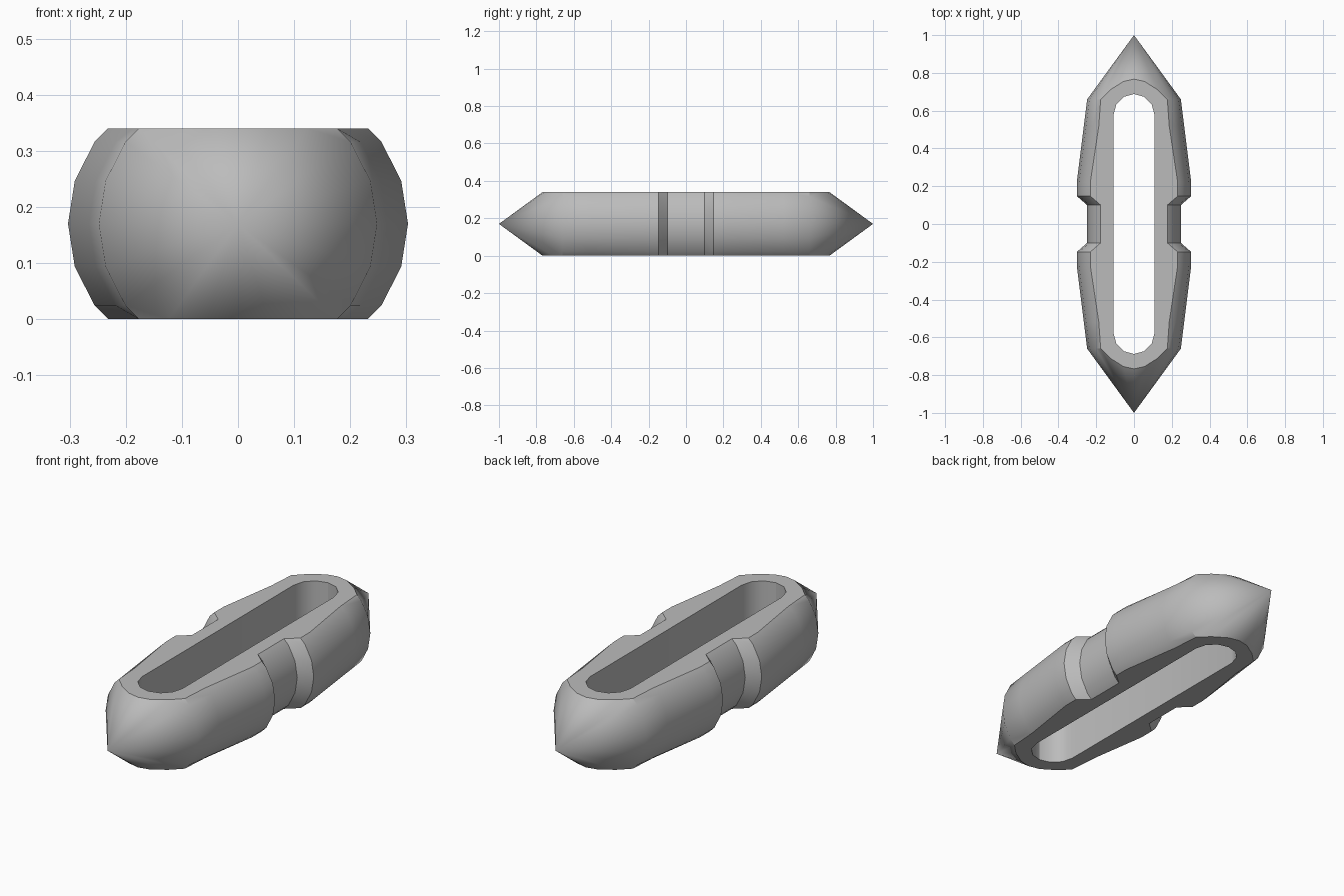
import bpy, bmesh
from math import sin, cos, pi, copysign

if "Cube" in bpy.data.objects:
    bpy.data.objects.remove(bpy.data.objects["Cube"])

HALF_H = 0.17    # half height between the two flat faces
RADIUS = 0.248   # round body radius
BULGE = 0.055    # sideways swell of the four grips
SIDES = 20

grey = bpy.data.materials.new("plain_grey")
grey.use_nodes = True
colour = (0.5, 0.5, 0.5, 1)
grey.diffuse_color = colour
grey.node_tree.nodes["Principled BSDF"].inputs["Base Color"].default_value = colour


def make_object(name, bm):
    bmesh.ops.recalc_face_normals(bm, faces=bm.faces)
    mesh = bpy.data.meshes.new(name)
    bm.to_mesh(mesh)
    bm.free()
    mesh.materials.append(grey)
    obj = bpy.data.objects.new(name, mesh)
    bpy.context.collection.objects.link(obj)
    return obj


def ring(bm, y, swell, upper_swell):
    verts = []
    for i in range(SIDES):
        a = 2 * pi * i / SIDES
        x, z = RADIUS * cos(a), RADIUS * sin(a)
        if abs(x) > 0.001:
            x += copysign(swell if abs(z) < 0.15 else upper_swell, x)
        verts.append(bm.verts.new((x, y, z + HALF_H)))
    return verts


# Body: lofted rings along y, with a pointed tip at each end
half = [(0.66, 0, 0), (0.52, BULGE * 0.32, 0), (0.22, BULGE, BULGE),
        (0.148, BULGE, BULGE), (0.1, 0, 0)]
stations = half + [(-y, s, u) for y, s, u in reversed(half)]
bm = bmesh.new()
rings = [ring(bm, *s) for s in stations]
for a, b in zip(rings, rings[1:]):
    for i in range(SIDES):
        j = (i + 1) % SIDES
        bm.faces.new((a[i], a[j], b[j], b[i]))
for end, y in ((rings[0], 1), (rings[-1], -1)):
    tip = bm.verts.new((0, y, HALF_H))
    for i in range(SIDES):
        bm.faces.new((end[i], end[(i + 1) % SIDES], tip))

# Flat top and bottom faces
for z, side in ((0, -1), (2 * HALF_H, 1)):
    cut = bmesh.ops.bisect_plane(bm, geom=bm.verts[:] + bm.edges[:] + bm.faces[:],
                                 plane_co=(0, 0, z), plane_no=(0, 0, side),
                                 clear_outer=True)
    edges = [e for e in cut["geom_cut"] if isinstance(e, bmesh.types.BMEdge)]
    bmesh.ops.contextual_create(bm, geom=edges)
body = make_object("body", bm)

# Long round-ended slot cut right through
SLOT_R, SLOT_Y = 0.108, 0.58
bm = bmesh.new()
outline = []
for centre, start in ((SLOT_Y, 0), (-SLOT_Y, pi)):
    for i in range(7):
        a = start + pi * i / 6
        outline.append(bm.verts.new((SLOT_R * cos(a), centre + SLOT_R * sin(a), -0.1)))
base = bm.faces.new(outline)
top = bmesh.ops.extrude_face_region(bm, geom=[base])["geom"]
bmesh.ops.translate(bm, vec=(0, 0, 0.6),
                    verts=[v for v in top if isinstance(v, bmesh.types.BMVert)])
cutter = make_object("slot_cutter", bm)
cutter.hide_render = True

bpy.context.view_layer.objects.active = body
body.select_set(True)
mod = body.modifiers.new("slot", 'BOOLEAN')
mod.operation = 'DIFFERENCE'
mod.solver = 'EXACT'
mod.object = cutter
bpy.ops.object.modifier_apply(modifier=mod.name)
bpy.data.objects.remove(cutter)

# Smooth round sides, crisp rims
bpy.ops.object.shade_smooth_by_angle(angle=pi / 6)
